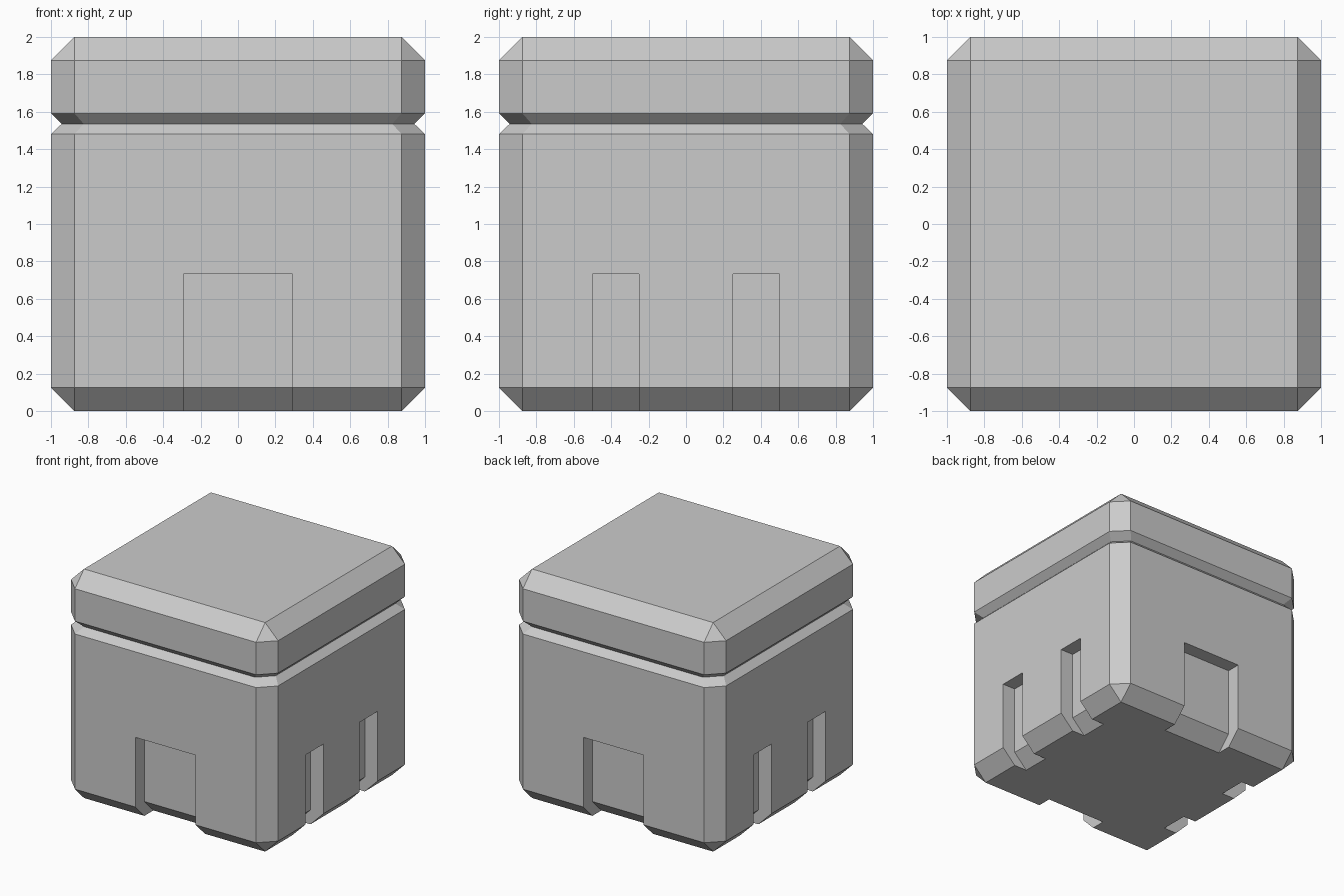
import bpy
import bmesh

default = bpy.data.objects.get("Cube")
if default:
    bpy.data.objects.remove(default, do_unlink=True)

# Single plain grey
grey = bpy.data.materials.new("light_grey")
grey.use_nodes = True
grey.diffuse_color = (0.6, 0.6, 0.6, 1)
grey.node_tree.nodes["Principled BSDF"].inputs["Base Color"].default_value = grey.diffuse_color

BEVEL = 0.125
INNER = 1 - BEVEL


def make_object(name, bm):
    bmesh.ops.recalc_face_normals(bm, faces=bm.faces)
    mesh = bpy.data.meshes.new(name)
    bm.to_mesh(mesh)
    bm.free()
    mesh.materials.append(grey)
    obj = bpy.data.objects.new(name, mesh)
    bpy.context.scene.collection.objects.link(obj)
    return obj


def octagon(bm, z, r, c):
    """Square of half-width r whose corners are cut back to c."""
    points = [(r, -c), (r, c), (c, r), (-c, r), (-r, c), (-r, -c), (-c, -r), (c, -r)]
    return [bm.verts.new((x, y, z)) for x, y in points]


# Chamfered block with a V groove under the lid
def make_body():
    groove = 0.943
    levels = [(0, INNER, INNER), (BEVEL, 1, INNER), (1.48, 1, INNER),
              (1.535, groove, groove * INNER), (1.592, 1, INNER),
              (2 - BEVEL, 1, INNER), (2, INNER, INNER)]
    bm = bmesh.new()
    rings = [octagon(bm, *level) for level in levels]
    for low, high in zip(rings, rings[1:]):
        for i in range(8):
            j = (i + 1) % 8
            bm.faces.new((low[i], low[j], high[j], high[i]))
    bm.faces.new(rings[0])
    bm.faces.new(rings[-1])
    bmesh.ops.remove_doubles(bm, verts=bm.verts, dist=0.0001)
    return make_object("block_body", bm)


# Slot cutter: the profile follows the block's lower chamfer, one bevel deeper
def make_cutter(name, axis, side, start, end):
    top, below, outside = 0.733, 0.1, 1.2
    profile = [(outside, top), (INNER, top), (INNER, BEVEL),
               (INNER - BEVEL - below, -below), (outside, -below)]
    bm = bmesh.new()
    ends = []
    for w in (start, end):
        ends.append([bm.verts.new((side * d, w, z) if axis == "x" else (w, side * d, z))
                     for d, z in profile])
    for ring in ends:
        bm.faces.new(ring)
    for i in range(len(profile)):
        j = (i + 1) % len(profile)
        bm.faces.new((ends[0][i], ends[0][j], ends[1][j], ends[1][i]))
    cutter = make_object(name, bm)
    cutter.hide_render = True
    return cutter


body = make_body()
cutters = []
for side, end_name, side_name in ((-1, "front", "right"), (1, "back", "left")):
    cutters.append(make_cutter(end_name + "_slot_cutter", "y", side, -0.292, 0.292))
    for start in (-0.5, 0.25):
        cutters.append(make_cutter(side_name + "_slot_cutter", "x", side, start, start + 0.25))

# Cut every slot, then bake the result and drop the cutters
for cutter in cutters:
    cut = body.modifiers.new(cutter.name, "BOOLEAN")
    cut.operation = "DIFFERENCE"
    cut.solver = "EXACT"
    cut.object = cutter
bpy.context.view_layer.update()
result = bpy.data.meshes.new_from_object(body.evaluated_get(bpy.context.evaluated_depsgraph_get()))
body.modifiers.clear()
body.data = result
for cutter in cutters:
    bpy.data.objects.remove(cutter, do_unlink=True)
